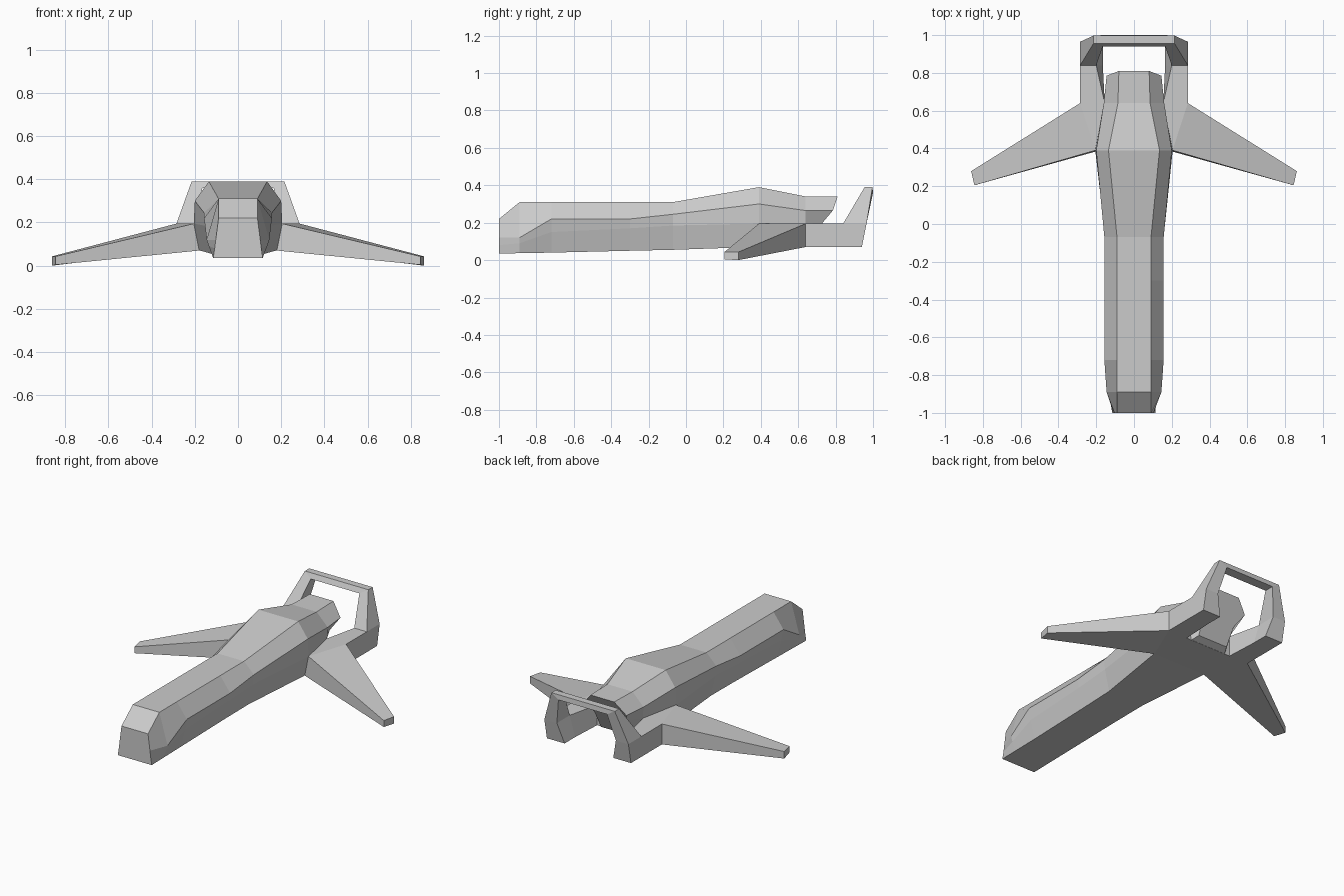
import bpy, bmesh


def loft(name, rings):
    """Skin a row of matching closed rings and cap both ends."""
    bm = bmesh.new()
    rows = [[bm.verts.new(p) for p in ring] for ring in rings]
    n = len(rows[0])
    for a, b in zip(rows, rows[1:]):
        for i in range(n):
            j = (i + 1) % n
            bm.faces.new((a[i], a[j], b[j], b[i]))
    bm.faces.new(rows[0][::-1])
    bm.faces.new(rows[-1])
    bmesh.ops.recalc_face_normals(bm, faces=bm.faces)
    mesh = bpy.data.meshes.new(name)
    bm.to_mesh(mesh)
    bm.free()
    obj = bpy.data.objects.new(name, mesh)
    bpy.context.collection.objects.link(obj)
    return obj


def mirror_x(obj):
    mod = obj.modifiers.new("mirror", "MIRROR")
    mod.use_mirror_merge = False


def flip(ring):
    return [(-x, y, z) for x, y, z in ring]


def section(y, *half):
    return [(x, y, z) for x, z in half]


# Fuselage: half sections run roof edge, shoulder, waist, belly edge
halves = [
    section(-1.0, (.09, .22), (.103, .12), (.108, .08), (.115, .035)),
    section(-.89, (.09, .31), (.145, .12), (.135, .09), (.115, .037)),
    section(-.72, (.09, .31), (.157, .22), (.144, .15), (.115, .04)),
    section(-.30, (.09, .31), (.157, .22), (.148, .17), (.118, .05)),
    section(-.07, (.09, .31), (.157, .245), (.152, .185), (.122, .055)),
    section(.39, (.135, .39), (.20, .30), (.205, .195), (.18, .071)),
    section(.64, (.085, .34), (.16, .265), (.155, .195), (.12, .071)),
    [(.08, .81, .34), (.145, .785, .265), (.11, .73, .20), (.10, .68, .09)],
]
loft("fuselage", [h + flip(h)[::-1] for h in halves])

# Wing root slab between the fuselage and the wing
root = loft("wing_root", [
    [(0, .39, .07), (.18, .39, .07), (.285, .64, .07), (0, .64, .07)],
    [(0, .39, .195), (.204, .39, .195), (.285, .64, .195), (0, .64, .195)]])
mirror_x(root)

# Swept, drooping wing
wing = loft("wing", [
    [(.18, .39, .07), (.204, .39, .195), (.285, .64, .195), (.285, .64, .07)],
    [(.845, .205, .004), (.845, .205, .043), (.862, .28, .043), (.862, .28, 0)]])
mirror_x(wing)

# Tail booms
boom = loft("tail_boom", [
    [(.155, .64, .07), (.285, .64, .07), (.285, .64, .195), (.155, .64, .195)],
    [(.165, .84, .07), (.285, .84, .07), (.285, .84, .195), (.20, .84, .195)],
    [(.165, .94, .07), (.285, .94, .07), (.285, .965, .195), (.20, .965, .195)]])
mirror_x(boom)

# Tail arch: leg, top bar, leg
foot = [(.285, .84, .195), (.285, .965, .195), (.20, .965, .195), (.20, .84, .195)]
corner = [(.215, .955, .39), (.215, .997, .39), (.165, 1.0, .36), (.165, .94, .36)]
loft("tail_arch", [foot, corner, flip(corner), flip(foot)])
